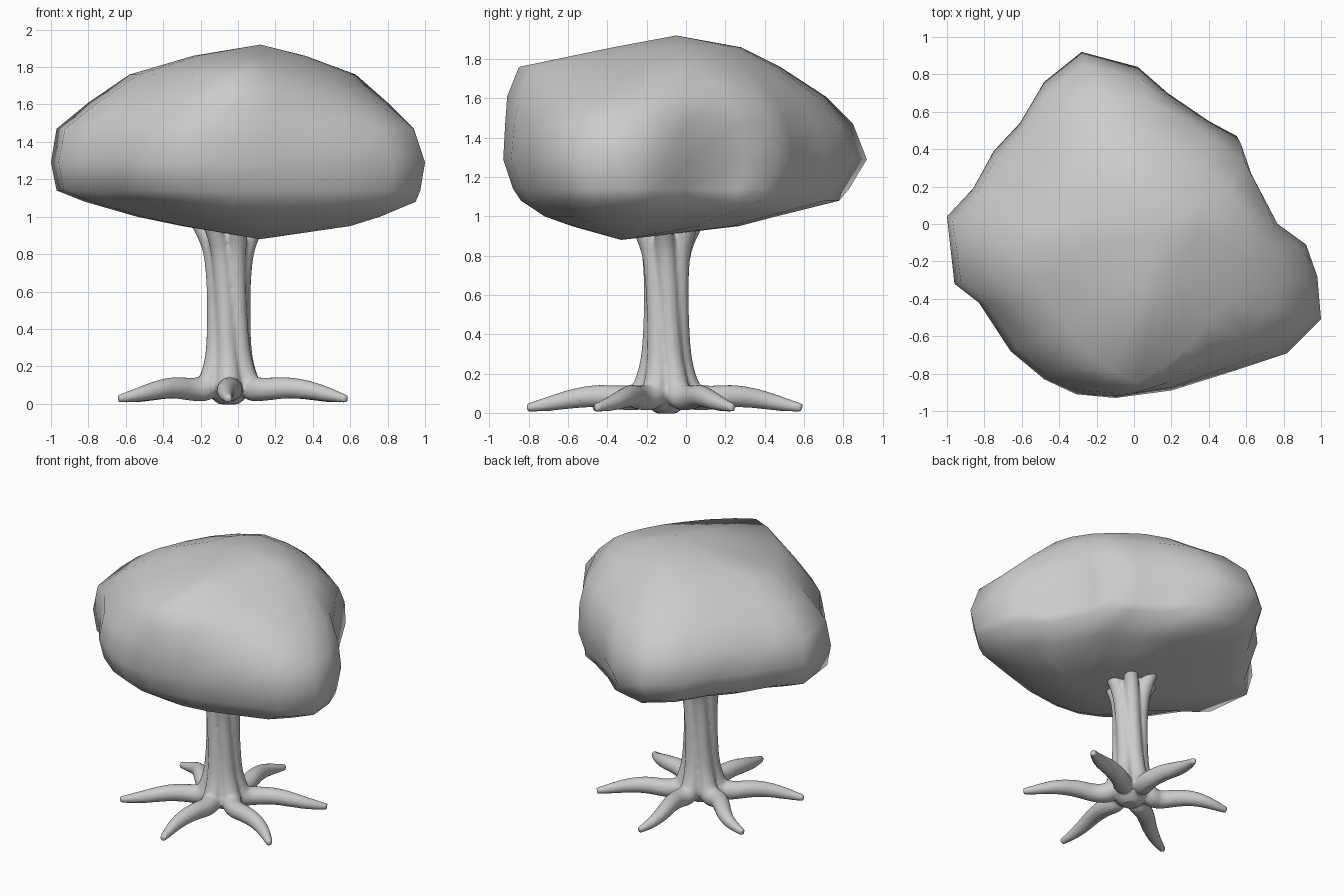
import bpy, bmesh, math
from mathutils import Vector

if "Cube" in bpy.data.objects:
    bpy.data.objects.remove(bpy.data.objects["Cube"])

grey = bpy.data.materials.new("plain grey")
grey.diffuse_color = (0.6, 0.6, 0.6, 1)
grey.use_nodes = True
grey.node_tree.nodes["Principled BSDF"].inputs["Base Color"].default_value = grey.diffuse_color

# ---- canopy: a lumpy outline that turns rounder upwards, fitted to a box per level ----
outline = [(1, -.5), (.98, -.27), (.92, -.1), (.75, .02), (.59, .32), (.55, .48),
           (.4, .56), (.18, .71), (.02, .85), (-.28, .93), (-.48, .77), (-.61, .55),
           (-.75, .4), (-.86, .2), (-1, .05), (-.96, -.31), (-.83, -.41), (-.66, -.67),
           (-.48, -.82), (-.31, -.9), (-.1, -.92), (.2, -.88), (.52, -.78), (.82, -.68)]
crown = [(.76, -.32), (.88, -.14), (.96, .02), (1, .17), (.94, .34), (.8, .52),
         (.58, .69), (.36, .82), (.1, .9), (-.25, .93), (-.5, .8), (-.7, .62),
         (-.85, .4), (-.93, .24), (-1, .1), (-.92, -.14), (-.79, -.32), (-.62, -.52),
         (-.44, -.7), (-.24, -.83), (0, -.92), (.2, -.82), (.42, -.66), (.6, -.49)]
# height, x min, x max, y min, y max, roundness
levels = [(.95, -.30, .60, -.58, .27, 0), (1.0, -.54, .76, -.72, .46, 0),
          (1.08, -.82, .95, -.84, .78, 0), (1.14, -.97, .975, -.88, .83, 0),
          (1.29, -1, 1, -.93, .92, 0), (1.47, -.97, .94, -.92, .85, .15),
          (1.61, -.80, .80, -.91, .71, .55), (1.76, -.58, .63, -.85, .48, 1),
          (1.86, -.24, .36, -.37, .28, 1)]

bm = bmesh.new()
rings = []
for z, x0, x1, y0, y1, w in levels:
    pts = [Vector(a).lerp(Vector(b), w) for a, b in zip(outline, crown)]
    xs, ys = [p.x for p in pts], [p.y for p in pts]
    rings.append([bm.verts.new(
        (x0 + (p.x - min(xs)) / (max(xs) - min(xs)) * (x1 - x0),
         y0 + (p.y - min(ys)) / (max(ys) - min(ys)) * (y1 - y0), z)) for p in pts])
bottom = bm.verts.new((.12, -.33, .88))
top = bm.verts.new((.12, -.05, 1.92))
n = len(outline)
for i in range(n):
    j = (i + 1) % n
    for a, b in zip(rings, rings[1:]):
        bm.faces.new((a[i], a[j], b[j], b[i]))
    bm.faces.new((bottom, rings[0][j], rings[0][i]))
    bm.faces.new((top, rings[-1][i], rings[-1][j]))
for f in bm.faces:
    f.smooth = True
mesh = bpy.data.meshes.new("canopy")
bm.to_mesh(mesh)
bm.free()
canopy = bpy.data.objects.new("canopy", mesh)
bpy.context.collection.objects.link(canopy)
mesh.materials.append(grey)

# ---- trunk: twisted strands, each running root tip -> trunk -> branch ----
curve = bpy.data.curves.new("trunk", 'CURVE')
curve.dimensions = '3D'
curve.bevel_depth = 1
curve.bevel_resolution = 4
curve.resolution_u = 8
curve.use_fill_caps = True


def strand(points):
    """Tapered tube through (x, y, z, radius) points."""
    s = curve.splines.new('NURBS')
    s.points.add(len(points) - 1)
    for p, (x, y, z, r) in zip(s.points, points):
        p.co = (x, y, z, 1)
        p.radius = r
    s.order_u = 3
    s.use_endpoint_u = True


centre = Vector((-.05, -.10))
# root tip x, y and sideways bend
tips = [(-.05, -.81, .02), (.58, -.46, -.03), (.56, .24, .02),
        (-.03, .59, -.03), (-.62, .22, .04), (-.64, -.46, -.02)]
root = [(1, .026, .021), (.86, .043, .037), (.68, .072, .05), (.5, .088, .058),
        (.32, .076, .062)]                                      # fraction, height, radius
stem = [(.125, .078, .07), (.088, .18, .063), (.07, .3, .056), (.065, .5, .053),
        (.068, .68, .053), (.083, .82, .053), (.125, .92, .05),
        (.18, 1.0, .044), (.2, 1.04, .04)]                      # offset, height, radius
for tx, ty, bend in tips:
    reach = Vector((tx, ty)) - centre
    side = Vector((-reach.y, reach.x)).normalized()
    angle = math.atan2(reach.y, reach.x)
    path = []
    for t, z, r in root:
        p = centre + reach * t + side * bend * math.sin(2 * math.pi * t)
        path.append((p.x, p.y, z, r))
    for d, z, r in stem:
        a = angle - .8 * max(z - .15, 0)
        path.append((centre.x + d * math.cos(a), centre.y + d * math.sin(a), z, r))
    strand(path)
# solid core, tapering to a small foot
strand([(centre.x, centre.y, z, r) for z, r in
        [(-.003, .05), (.02, .09), (.08, .13), (.25, .085), (.5, .075), (.8, .08), (.95, .10)]])

trunk = bpy.data.objects.new("trunk_and_roots", curve)
bpy.context.collection.objects.link(trunk)
bpy.context.view_layer.objects.active = trunk
trunk.select_set(True)
bpy.ops.object.convert(target='MESH')
trunk = bpy.context.object
trunk.data.materials.clear()
trunk.data.materials.append(grey)

# fuse the strands into one bark surface
remesh = trunk.modifiers.new("fuse", 'REMESH')
remesh.mode = 'VOXEL'
remesh.voxel_size = .011
remesh.use_smooth_shade = True
smooth = trunk.modifiers.new("soften", 'SMOOTH')
smooth.factor = .5
smooth.iterations = 3
